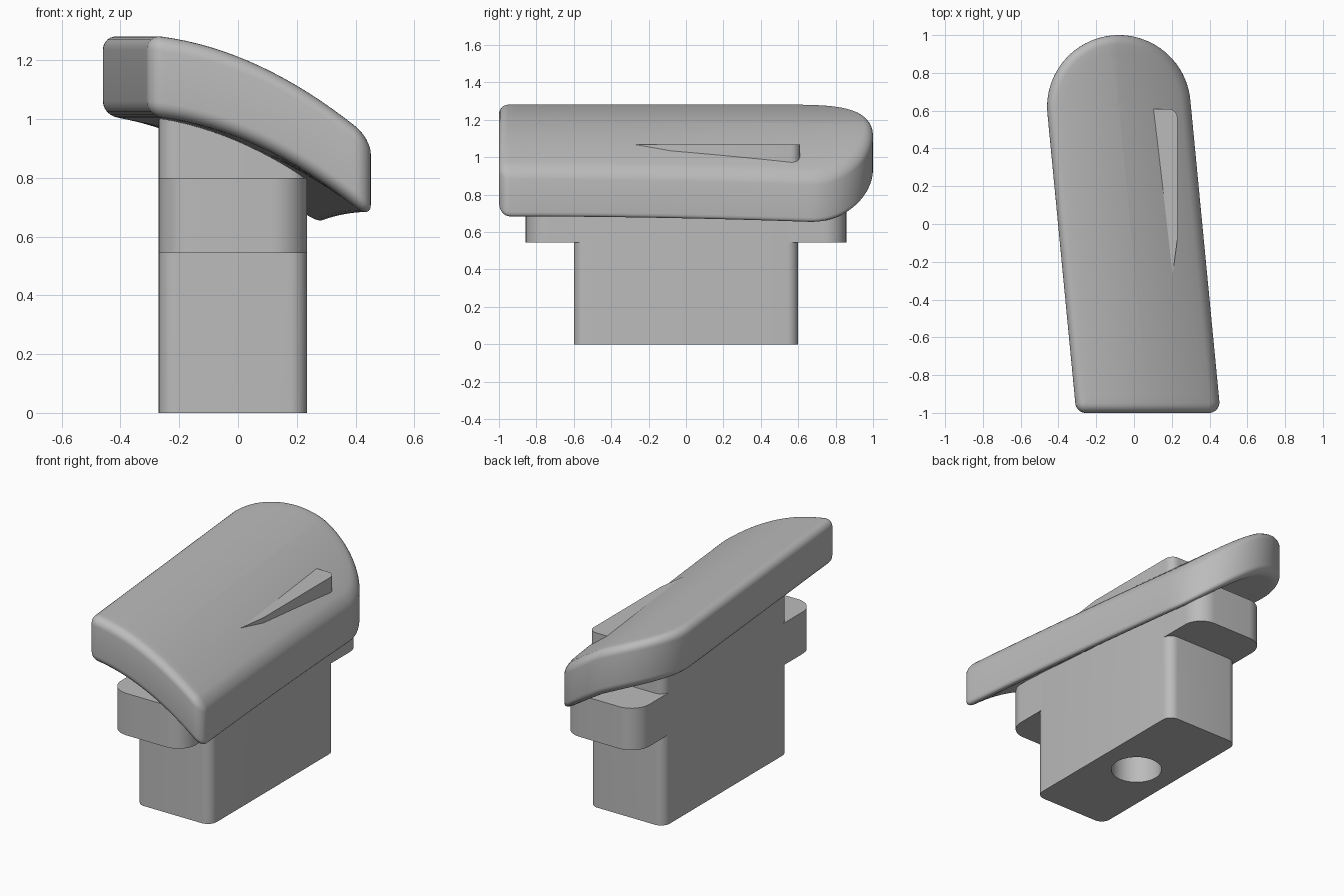
import bpy, bmesh, math
from mathutils import Vector

cube = bpy.data.objects.get("Cube")
if cube:
    bpy.data.objects.remove(cube, do_unlink=True)

grey = bpy.data.materials.new("plain grey")
grey.use_nodes = True
grey.diffuse_color = (0.5, 0.5, 0.5, 1)
grey.node_tree.nodes["Principled BSDF"].inputs["Base Color"].default_value = (0.5, 0.5, 0.5, 1)

TILT = math.radians(5.5)        # sideways lean of the lever in plan
END_Y, END_X, END_R = 0.62, -0.08, 0.38
FILLET, CORNER = 0.05, 0.055
THICK = 0.275


def axis_x(y):
    return END_X + (END_Y - y) * math.tan(TILT)


def lever_top(x, y):
    """Height of the arched upper surface of the lever."""
    u = x - axis_x(y)
    droop = 0.03 * max(0, u / END_R) * ((y + 1) / 1.65) ** 2
    return 1.182 - 0.464 * u - 0.5 * u * u - droop


def finish(name, bm, angle=35):
    bmesh.ops.remove_doubles(bm, verts=bm.verts, dist=1e-4)
    bmesh.ops.recalc_face_normals(bm, faces=bm.faces)
    mesh = bpy.data.meshes.new(name)
    bm.to_mesh(mesh)
    bm.free()
    mesh.materials.append(grey)
    obj = bpy.data.objects.new(name, mesh)
    bpy.context.collection.objects.link(obj)
    bpy.ops.object.select_all(action='DESELECT')
    obj.select_set(True)
    bpy.context.view_layer.objects.active = obj
    bpy.ops.object.shade_smooth_by_angle(angle=math.radians(angle))
    return obj


def arc(cx, cy, r, a0, a1, n):
    return [Vector((cx + r * math.cos(a0 + (a1 - a0) * i / n),
                    cy + r * math.sin(a0 + (a1 - a0) * i / n))) for i in range(n + 1)]


def skin(bm, rings):
    """Bridge a list of equal-length closed rings with quads."""
    rows = [[bm.verts.new(p) for p in ring] for ring in rings]
    for a, b in zip(rows, rows[1:]):
        for i in range(len(a)):
            j = (i + 1) % len(a)
            bm.faces.new((a[i], a[j], b[j], b[i]))
    return rows


def prism(name, outline, z0, top, angle=35):
    """Upright solid whose top height may vary over the plan."""
    bm = bmesh.new()
    rows = skin(bm, [[(p.x, p.y, z0) for p in outline],
                     [(p.x, p.y, top(p.x, p.y)) for p in outline]])
    bm.faces.new(rows[0])
    bm.faces.new(rows[1])
    return finish(name, bm, angle)


def rounded_rect(x0, x1, half_y, r, n=8):
    q = math.pi / 2
    corners = [(x1 - r, half_y - r), (x0 + r, half_y - r),
               (x0 + r, r - half_y), (x1 - r, r - half_y)]
    return [p for k, (cx, cy) in enumerate(corners)
            for p in arc(cx, cy, r, k * q, (k + 1) * q, n)]


def lever_outline(inset):
    """Plan of the lever: round far end, two small corners at the front."""
    cy = CORNER - 1
    side = (END_R - CORNER) / math.cos(TILT)
    pi = math.pi
    arcs = [arc(END_X, END_Y, END_R - inset, TILT, pi + TILT, 40),
            arc(axis_x(cy) - side, cy, CORNER - inset, pi + TILT, 1.5 * pi, 8),
            arc(axis_x(cy) + side, cy, CORNER - inset, 1.5 * pi, 2 * pi + TILT, 8)]
    pts = []
    for k, a in enumerate(arcs):
        end, nxt = a[-1], arcs[(k + 1) % len(arcs)][0]
        pts += a + [end.lerp(nxt, i / 16) for i in range(1, 16)]
    return pts


def lever_cap(k, upper):
    """Ring shrunk by k towards the lever's spine, lying on one surface."""
    ring = []
    for p in lever_outline(FILLET):
        sy = min(max(p.y, -0.65), END_Y)
        q = Vector((axis_x(sy), sy)).lerp(p, k)
        ring.append((q.x, q.y, lever_top(q.x, q.y) - (0 if upper else THICK)))
    return ring


# Arched lever with filleted rims
rings = [lever_cap(k / 8, False) for k in range(8)]
for s in (-1, 1):
    for i in range(7):
        t = (i if s > 0 else 6 - i) / 6 * math.pi / 2
        drop = FILLET * (1 - math.sin(t))
        ring = []
        for p in lever_outline(FILLET * (1 - math.cos(t))):
            z = lever_top(p.x, p.y)
            ring.append((p.x, p.y, z - drop if s > 0 else z - THICK + drop))
        rings.append(ring)
rings += [lever_cap(k / 8, True) for k in range(7, -1, -1)]
bm = bmesh.new()
skin(bm, rings)
bmesh.ops.remove_doubles(bm, verts=bm.verts, dist=1e-4)
bmesh.ops.dissolve_degenerate(bm, edges=bm.edges, dist=1e-4)
finish("lever", bm, 50)

# Flat-topped thumb ridge, wedge-shaped, emerging from the lever
ridge = [Vector(p) for p in ((0.2, -0.3), (0.23, -0.08))]
ridge += arc(0.18, 0.56, 0.05, 0, math.pi / 2, 8) + [Vector((0.08, 0.61))]
prism("thumb_ridge", ridge, 0.9, lambda x, y: 1.067)

# Post running up into the lever
post = prism("post", rounded_rect(-0.27, 0.235, 0.6, 0.06), 0,
             lambda x, y: lever_top(x, y) - THICK / 2)

# Round blind hole in the underside of the post
cutter = prism("hole_cutter", arc(-0.018, 0, 0.145, 0, math.tau * 47 / 48, 47),
               -0.1, lambda x, y: 0.5)
cutter.hide_render = True
cut = post.modifiers.new("hole", 'BOOLEAN')
cut.operation, cut.object, cut.solver = 'DIFFERENCE', cutter, 'EXACT'
bpy.context.view_layer.objects.active = post
bpy.ops.object.modifier_apply(modifier=cut.name)
bpy.data.objects.remove(cutter, do_unlink=True)

# Collar flush with the post sides, overhanging front and back
prism("collar", rounded_rect(-0.27, 0.235, 0.857, 0.12, 12), 0.545, lambda x, y: 0.8)
